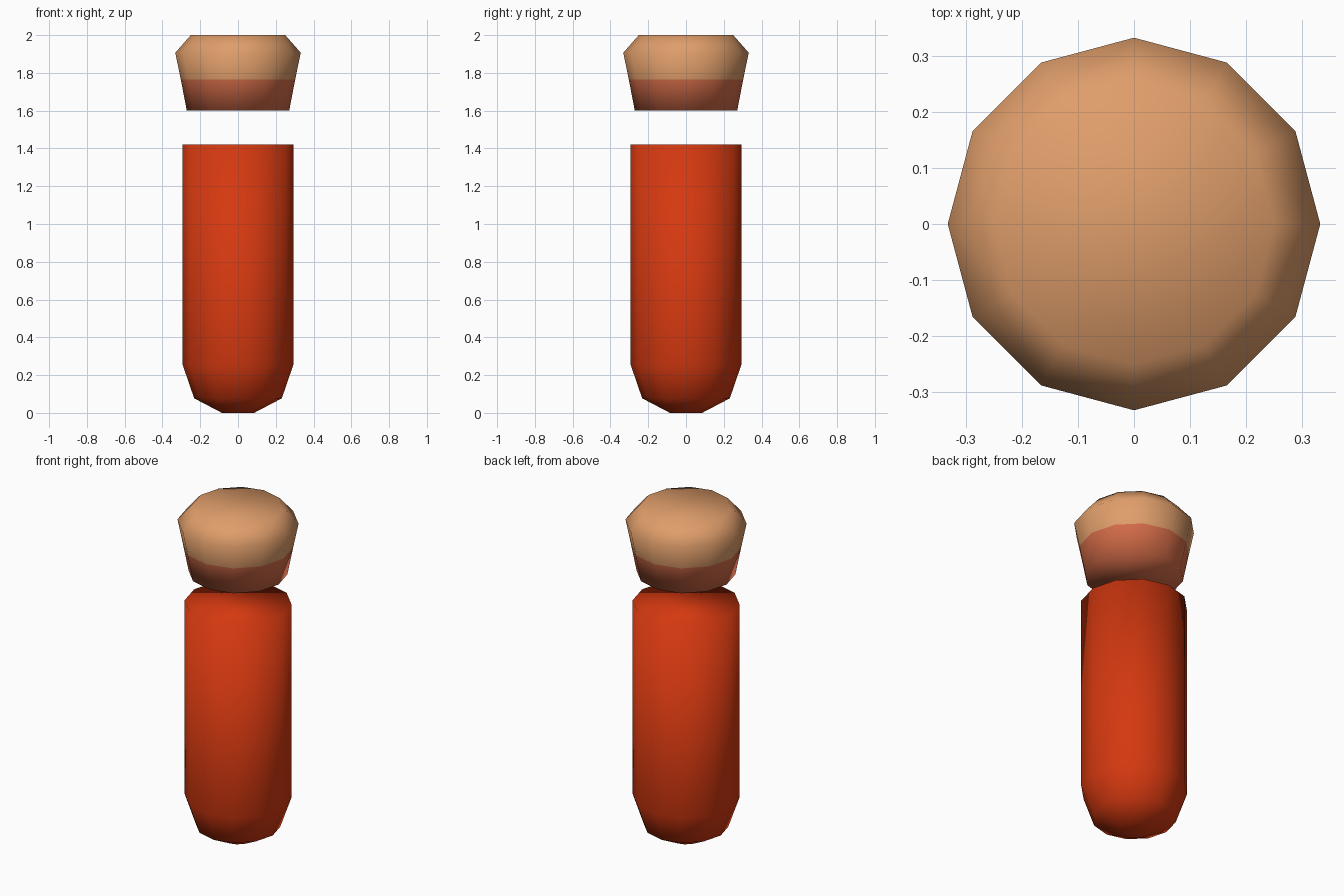
import bpy, bmesh, math

if "Cube" in bpy.data.objects:
    bpy.data.objects.remove(bpy.data.objects["Cube"])

SIDES = 12


def material(name, rgb):
    m = bpy.data.materials.new(name)
    m.diffuse_color = (*rgb, 1.0)
    m.use_nodes = True
    m.node_tree.nodes["Principled BSDF"].inputs["Base Color"].default_value = m.diffuse_color
    return m


def lathe(name, profile, mats, pick=lambda z: 0):
    """Closed 12-sided turned solid from (radius, height) points, bottom to top."""
    bm = bmesh.new()
    rings = []
    for r, z in profile:
        rings.append([bm.verts.new((r * math.cos(2 * math.pi * i / SIDES),
                                    r * math.sin(2 * math.pi * i / SIDES), z))
                      for i in range(SIDES)])
    for low, high in zip(rings, rings[1:]):
        for i in range(SIDES):
            j = (i + 1) % SIDES
            bm.faces.new((low[i], low[j], high[j], high[i]))
    bm.faces.new(rings[0][::-1])
    bm.faces.new(rings[-1])
    for f in bm.faces:
        f.smooth = True
        f.material_index = pick(f.calc_center_median().z)
    mesh = bpy.data.meshes.new(name)
    bm.to_mesh(mesh)
    bm.free()
    for m in mats:
        mesh.materials.append(m)
    obj = bpy.data.objects.new(name, mesh)
    bpy.context.collection.objects.link(obj)
    return obj


red = material("liquid red", (0.66, 0.04, 0.005))
tan = material("cork tan", (0.74, 0.34, 0.145))
stain = material("stained cork", (0.66, 0.15, 0.065))

# Round-bottomed column of liquid
lathe("liquid", [(0.085, 0.0), (0.232, 0.077), (0.293, 0.255), (0.293, 1.42)], [red])

# Floating stopper, stained on its lower part
STAIN_TOP = 1.765
lathe("stopper", [(0.271, 1.60), (0.303, STAIN_TOP), (0.332, 1.907), (0.25, 2.0)],
      [tan, stain], lambda z: 1 if z < STAIN_TOP else 0)
